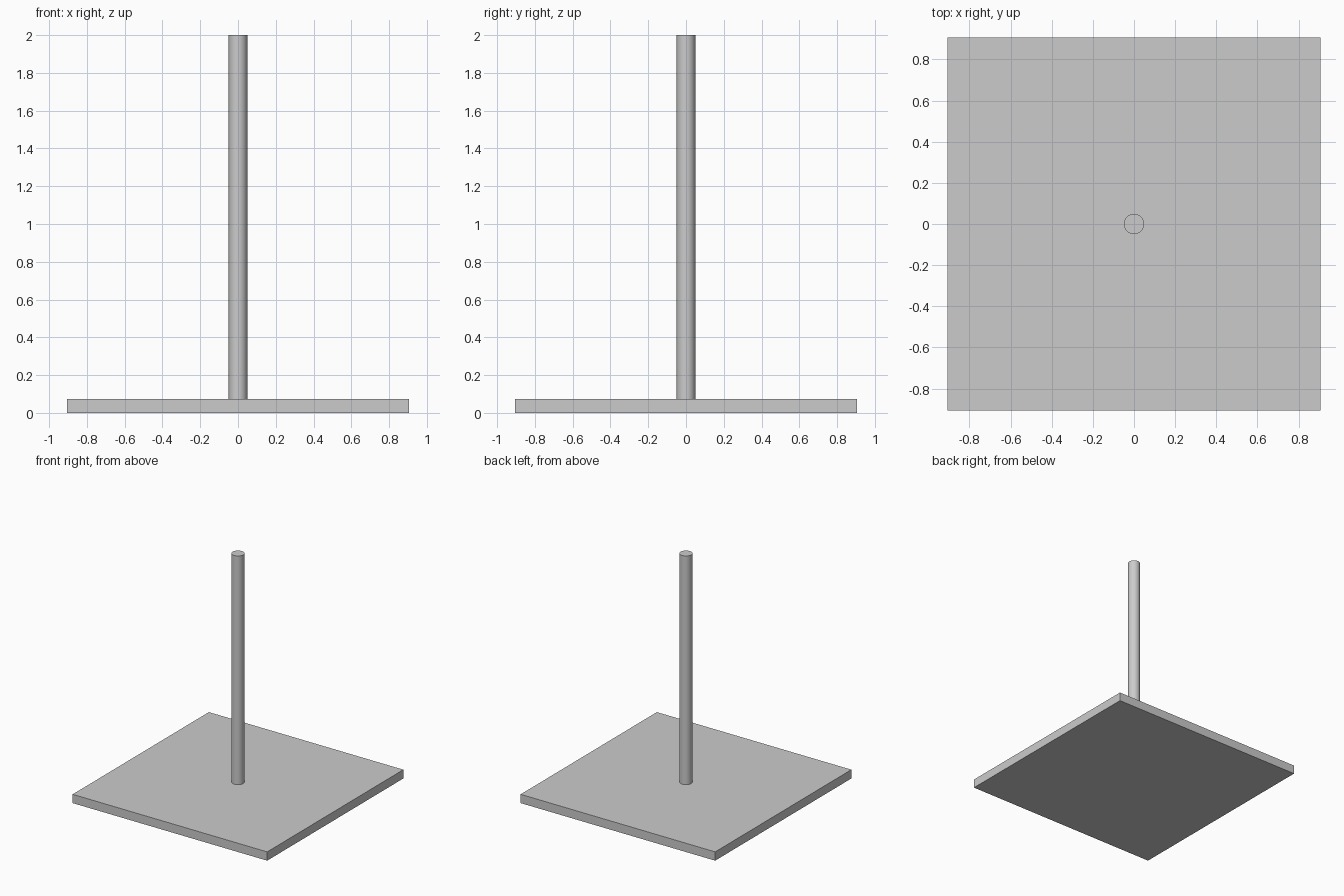
import bpy

if "Cube" in bpy.data.objects:
    bpy.data.objects.remove(bpy.data.objects["Cube"])

HALF = 0.906     # half width of the square base
THICK = 0.074    # base thickness
RADIUS = 0.049   # pole radius
TOP = 2.0

# Square base plate
bpy.ops.mesh.primitive_cube_add(size=1, location=(0, 0, THICK / 2))
base = bpy.context.object
base.name = "base_plate"
base.scale = (2 * HALF, 2 * HALF, THICK)
bpy.ops.object.transform_apply(location=False, rotation=False, scale=True)

# Round upright pole standing on the plate
bpy.ops.mesh.primitive_cylinder_add(vertices=48, radius=RADIUS, depth=TOP - THICK,
                                    location=(0, 0, (TOP + THICK) / 2))
pole = bpy.context.object
pole.name = "pole"
bpy.ops.object.shade_smooth_by_angle()
